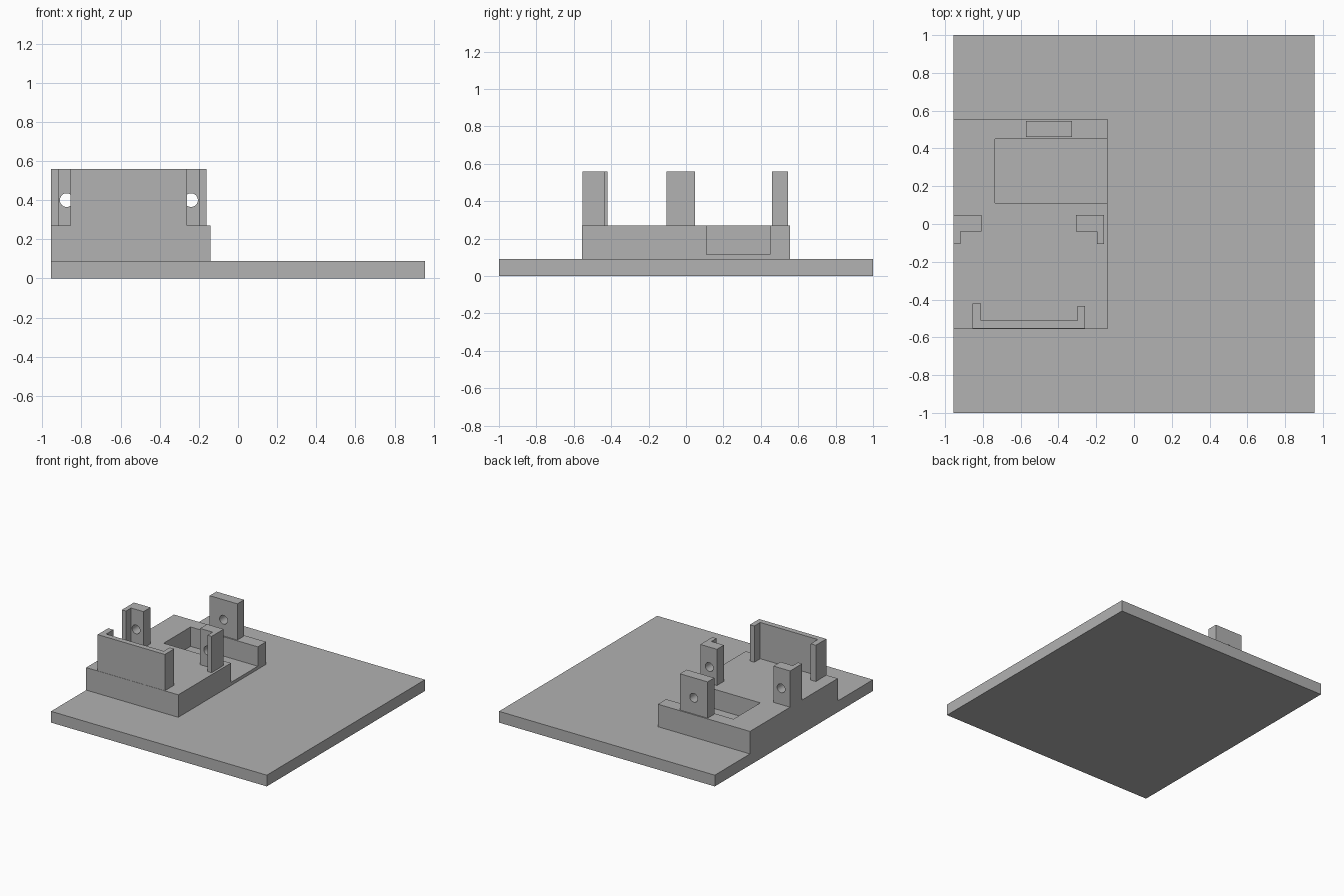
import bpy
import bmesh
from math import pi
from mathutils import Matrix

cube = bpy.data.objects.get("Cube")
if cube:
    bpy.data.objects.remove(cube, do_unlink=True)

grey = bpy.data.materials.new("plain_grey")
grey.use_nodes = True
colour = (0.445, 0.445, 0.445, 1)
grey.diffuse_color = colour
grey.node_tree.nodes["Principled BSDF"].inputs["Base Color"].default_value = colour


def add_object(name, bm):
    bmesh.ops.recalc_face_normals(bm, faces=bm.faces)
    mesh = bpy.data.meshes.new(name)
    bm.to_mesh(mesh)
    bm.free()
    mesh.materials.append(grey)
    obj = bpy.data.objects.new(name, mesh)
    bpy.context.collection.objects.link(obj)
    return obj


def prism(name, outline, bottom, top):
    """Extrude an xy outline upwards."""
    bm = bmesh.new()
    face = bm.faces.new([bm.verts.new((x, y, bottom)) for x, y in outline])
    result = bmesh.ops.extrude_face_region(bm, geom=[face])
    verts = [v for v in result["geom"] if isinstance(v, bmesh.types.BMVert)]
    bmesh.ops.translate(bm, verts=verts, vec=(0, 0, top - bottom))
    return add_object(name, bm)


def box(name, x0, x1, y0, y1, z0, z1):
    return prism(name, [(x0, y0), (x1, y0), (x1, y1), (x0, y1)], z0, z1)


def cut(obj, cutter):
    """Subtract the cutter and discard it."""
    cutter.hide_render = True
    mod = obj.modifiers.new("cut", 'BOOLEAN')
    mod.operation = 'DIFFERENCE'
    mod.solver = 'EXACT'
    mod.object = cutter
    bpy.context.view_layer.objects.active = obj
    bpy.ops.object.modifier_apply(modifier=mod.name)
    bpy.data.objects.remove(cutter, do_unlink=True)


def drill(obj, x, y):
    """Bore a round hole from front to back."""
    bm = bmesh.new()
    place = Matrix.Translation((x, y, 0.4)) @ Matrix.Rotation(pi / 2, 4, 'X')
    bmesh.ops.create_cone(bm, cap_ends=True, segments=32, radius1=0.035,
                          radius2=0.035, depth=0.3, matrix=place)
    cut(obj, add_object("hole_cutter", bm))
    bpy.ops.object.select_all(action='DESELECT')
    obj.select_set(True)
    bpy.context.view_layer.objects.active = obj
    bpy.ops.object.shade_smooth_by_angle()


LEFT, DECK, TOP = -0.955, 0.27, 0.56

# Base plate and raised block with a side-opening pocket
box("base_plate", LEFT, -LEFT, -1, 1, 0, 0.09)
block = box("raised_block", LEFT, -0.14, -0.555, 0.555, 0.09, DECK)
cut(block, box("pocket_cutter", -0.735, 0, 0.11, 0.45, 0.115, 0.5))

# Front wall with returned ends
prism("front_wall", [(-0.855, -0.553), (-0.26, -0.553), (-0.26, -0.435),
                     (-0.3, -0.435), (-0.3, -0.51), (-0.81, -0.51),
                     (-0.81, -0.42), (-0.855, -0.42)], DECK, TOP)

# Mirrored pair of L-shaped posts, each with a hole
for name, outer, inward in (("right_post", LEFT, 1), ("left_post", -0.16, -1)):
    outline = [(0, -0.105), (0.037, -0.105), (0.037, -0.04),
               (0.147, -0.04), (0.147, 0.048), (0, 0.048)]
    post = prism(name, [(outer + inward * x, y) for x, y in outline], DECK, TOP)
    drill(post, outer + inward * 0.08, 0)

# Back post
back_post = box("back_post", -0.573, -0.328, 0.46, 0.545, DECK, TOP)
drill(back_post, -0.45, 0.5)
